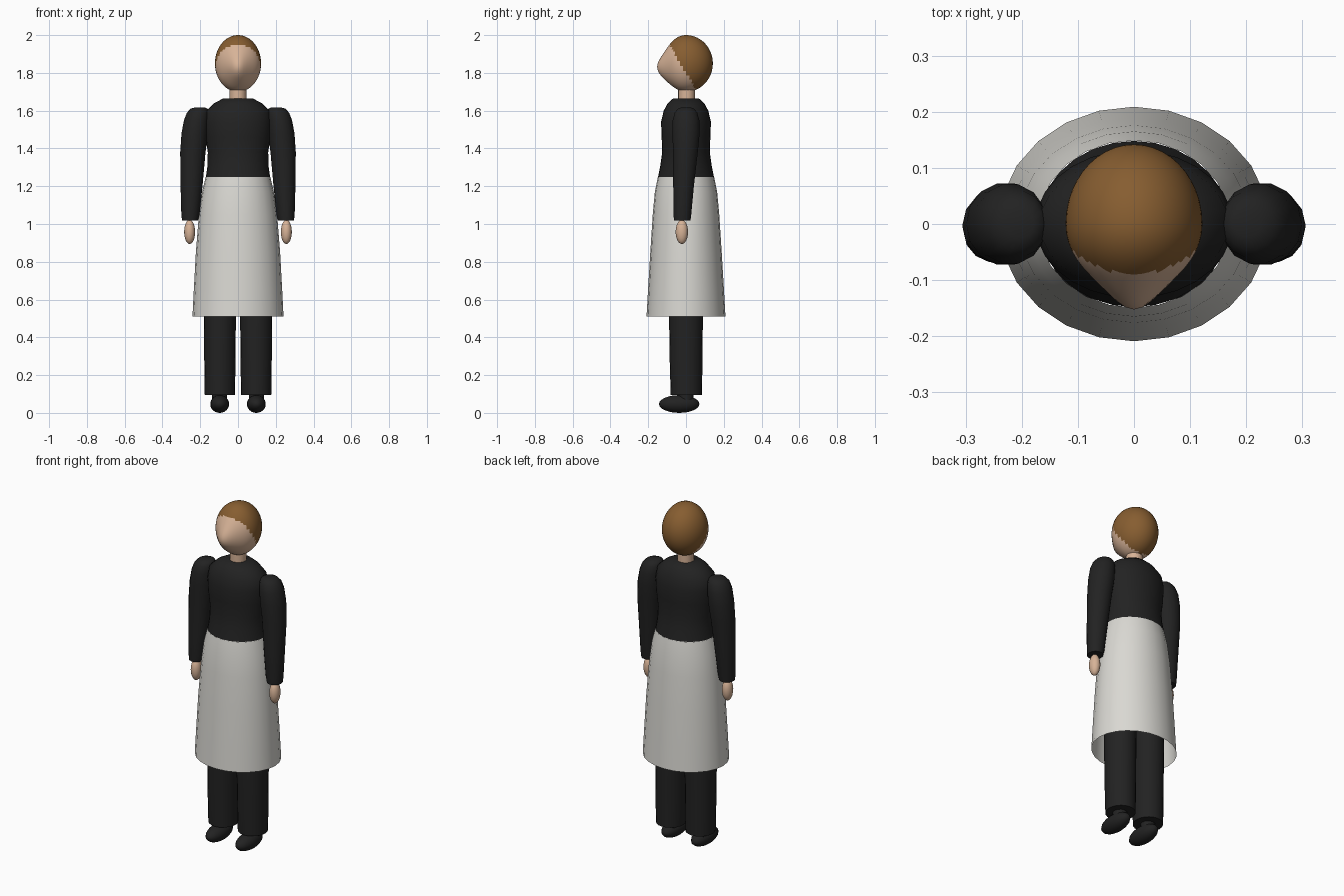
import bpy, bmesh, math
from mathutils import Vector

cube = bpy.data.objects.get("Cube")
if cube:
    bpy.data.objects.remove(cube, do_unlink=True)


def material(name, r, g, b):
    m = bpy.data.materials.new(name)
    m.use_nodes = True
    m.diffuse_color = (r, g, b, 1)
    m.node_tree.nodes["Principled BSDF"].inputs["Base Color"].default_value = (r, g, b, 1)
    return m


BLACK = material("black cloth", 0.016, 0.016, 0.016)
WHITE = material("off white cloth", 0.70, 0.69, 0.65)
SKIN = material("skin", 0.68, 0.45, 0.31)
HAIR = material("brown hair", 0.24, 0.11, 0.03)


def finish(bm, name, mats, angle=50):
    bmesh.ops.recalc_face_normals(bm, faces=bm.faces)
    mesh = bpy.data.meshes.new(name)
    bm.to_mesh(mesh)
    bm.free()
    obj = bpy.data.objects.new(name, mesh)
    bpy.context.collection.objects.link(obj)
    for m in mats:
        mesh.materials.append(m)
    bpy.ops.object.select_all(action="DESELECT")
    obj.select_set(True)
    bpy.context.view_layer.objects.active = obj
    bpy.ops.object.shade_smooth_by_angle(angle=math.radians(angle))
    return obj


def loft(name, mat, rings, segs=24, capped=True):
    """Stack of ellipses; each ring is (z, centre x, centre y, radius x, radius y)."""
    bm = bmesh.new()
    loops = []
    for z, cx, cy, rx, ry in rings:
        angles = [2 * math.pi * i / segs for i in range(segs)]
        loops.append([bm.verts.new((cx + rx * math.cos(a), cy + ry * math.sin(a), z))
                      for a in angles])
    for low, high in zip(loops, loops[1:]):
        for i in range(segs):
            j = (i + 1) % segs
            bm.faces.new((low[i], low[j], high[j], high[i]))
    if capped:
        bm.faces.new(loops[0])
        bm.faces.new(loops[-1])
    return finish(bm, name, [mat])


def ellipsoid(name, mat, centre, radii):
    bm = bmesh.new()
    bmesh.ops.create_uvsphere(bm, u_segments=16, v_segments=12, radius=1)
    bmesh.ops.scale(bm, vec=radii, verts=bm.verts)
    bmesh.ops.translate(bm, vec=centre, verts=bm.verts)
    return finish(bm, name, [mat])


# Head: egg shape with the face drawn out to a pointed nose
bm = bmesh.new()
bmesh.ops.create_uvsphere(bm, u_segments=44, v_segments=36, radius=1)
nose = Vector((0, -0.985, -0.17))
for v in bm.verts:
    n = v.co.copy()
    depth = 0.116 if n.y < 0 else 0.142
    point = max(0, n.dot(nose)) ** 8
    v.co = (0.122 * n.x * (1 - 0.15 * point), depth * n.y - 0.038 * point, 1.85 + 0.15 * n.z)
# Hair colour behind a slanted hairline
for f in bm.faces:
    c = f.calc_center_median()
    f.material_index = int(c.z > 1.80 - 1.7 * c.y)
finish(bm, "head", [SKIN, HAIR], 60)

loft("neck", SKIN, [(1.62, 0, 0.003, 0.045, 0.045), (1.76, 0, 0.003, 0.045, 0.045)], 16)

# Upper body
loft("shirt", BLACK, [
    (1.25, 0, 0, 0.17, 0.148), (1.31, 0, 0, 0.161, 0.136),
    (1.38, 0, 0, 0.160, 0.126), (1.46, 0, 0, 0.172, 0.129),
    (1.54, 0, 0, 0.176, 0.132), (1.60, 0, 0, 0.168, 0.118),
    (1.64, 0, 0, 0.125, 0.096), (1.665, 0, 0, 0.078, 0.068)], 28)

# Long apron skirt, open at the hem
loft("skirt", WHITE, [
    (0.51, 0, 0, 0.241, 0.209), (0.65, 0, 0, 0.234, 0.201),
    (0.85, 0, 0, 0.223, 0.189), (1.05, 0, 0, 0.207, 0.176),
    (1.17, 0, 0, 0.190, 0.165), (1.25, 0, 0, 0.171, 0.149)], 24, False)

# Limbs on both sides
for side, s in (("left", 1), ("right", -1)):
    loft(side + "_trouser_leg", BLACK, [
        (0.095, s * 0.096, 0.002, 0.080, 0.083), (0.30, s * 0.096, 0, 0.083, 0.087),
        (0.55, s * 0.096, 0, 0.085, 0.090), (1.10, s * 0.092, 0, 0.085, 0.092)], 20)
    loft(side + "_ankle", BLACK, [
        (0.05, s * 0.097, 0, 0.04, 0.04), (0.14, s * 0.097, 0, 0.04, 0.04)], 12)
    ellipsoid(side + "_shoe", BLACK, (s * 0.097, -0.036, 0.047), (0.05, 0.107, 0.047))
    loft(side + "_sleeve", BLACK, [
        (1.018, s * 0.254, -0.020, 0.042, 0.045), (1.05, s * 0.252, -0.019, 0.048, 0.048),
        (1.20, s * 0.246, -0.013, 0.058, 0.056), (1.38, s * 0.239, -0.003, 0.067, 0.067),
        (1.48, s * 0.229, 0, 0.070, 0.074), (1.55, s * 0.220, 0, 0.066, 0.072),
        (1.59, s * 0.212, 0, 0.058, 0.061), (1.61, s * 0.206, 0, 0.045, 0.045),
        (1.618, s * 0.202, 0, 0.024, 0.024)], 14)
    ellipsoid(side + "_hand", SKIN, (s * 0.256, -0.022, 0.958), (0.029, 0.033, 0.064))
